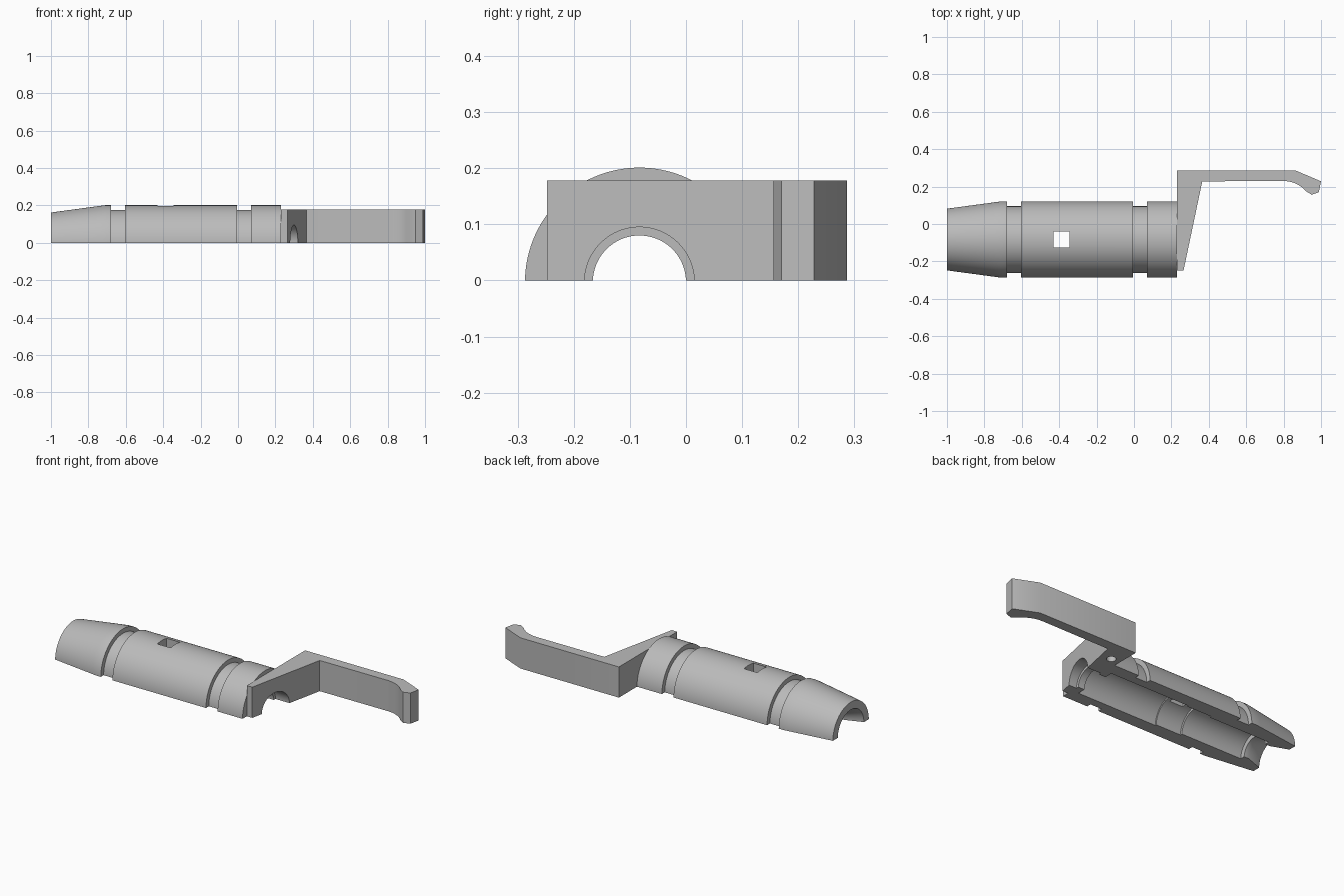
import bpy, bmesh, math
from mathutils import Vector

cube = bpy.data.objects.get("Cube")
if cube:
    bpy.data.objects.remove(cube, do_unlink=True)

AXIS_Y, AXIS_Z = -0.083, -0.003

grey = bpy.data.materials.new("light grey")
grey.use_nodes = True
grey.diffuse_color = (0.5, 0.5, 0.5, 1)
grey.node_tree.nodes["Principled BSDF"].inputs["Base Color"].default_value = (0.5, 0.5, 0.5, 1)


def make_object(name, bm):
    bmesh.ops.recalc_face_normals(bm, faces=bm.faces[:])
    mesh = bpy.data.meshes.new(name)
    bm.to_mesh(mesh)
    bm.free()
    mesh.materials.append(grey)
    obj = bpy.data.objects.new(name, mesh)
    bpy.context.collection.objects.link(obj)
    return obj


def half_revolve(name, profile, steps=64):
    """Sweep a closed (x, radius) profile over the axis and cap it at z = 0."""
    bm = bmesh.new()
    rings = []
    for i in range(steps + 1):
        a = math.pi * i / steps
        rings.append([bm.verts.new((x, AXIS_Y + r * math.cos(a), AXIS_Z + r * math.sin(a)))
                      for x, r in profile])
    n = len(profile)
    for a, b in zip(rings, rings[1:]):
        for j in range(n):
            k = (j + 1) % n
            bm.faces.new((a[j], a[k], b[k], b[j]))
    cut = bmesh.ops.bisect_plane(bm, geom=bm.verts[:] + bm.edges[:] + bm.faces[:],
                                 plane_co=(0, 0, 0), plane_no=(0, 0, 1), clear_inner=True)
    edges = [e for e in cut["geom_cut"] if isinstance(e, bmesh.types.BMEdge)]
    bmesh.ops.edgeloop_fill(bm, edges=edges)
    return make_object(name, bm)


def extrude_outline(name, outline, height):
    bm = bmesh.new()
    face = bm.faces.new([bm.verts.new((x, y, 0)) for x, y in outline])
    up = bmesh.ops.extrude_face_region(bm, geom=[face])["geom"]
    bmesh.ops.translate(bm, vec=(0, 0, height),
                        verts=[v for v in up if isinstance(v, bmesh.types.BMVert)])
    return make_object(name, bm)


def cylinder(name, radius, depth, centre, along_x=False):
    bm = bmesh.new()
    bmesh.ops.create_cone(bm, cap_ends=True, segments=64, radius1=radius, radius2=radius, depth=depth)
    obj = make_object(name, bm)
    obj.location = centre
    if along_x:
        obj.rotation_euler.y = math.pi / 2
    return obj


def box(name, size, centre):
    bm = bmesh.new()
    bmesh.ops.create_cube(bm, size=1)
    bmesh.ops.scale(bm, vec=Vector(size), verts=bm.verts[:])
    obj = make_object(name, bm)
    obj.location = centre
    return obj


def subtract(target, cutter):
    mod = target.modifiers.new(cutter.name, "BOOLEAN")
    mod.operation, mod.solver, mod.object = "DIFFERENCE", "EXACT", cutter
    bpy.context.view_layer.objects.active = target
    bpy.ops.object.modifier_apply(modifier=mod.name)
    bpy.data.objects.remove(cutter, do_unlink=True)


# Half shell barrel: tapered nose, two outer grooves, stepped bore
R, GROOVE, LIP = 0.204, 0.178, 0.083
outer = [(-1, 0.165), (-0.74, 0.2), (-0.71, R), (-0.68, R), (-0.68, GROOVE), (-0.605, GROOVE),
         (-0.605, R), (-0.005, R), (-0.005, GROOVE), (0.07, GROOVE), (0.07, R), (0.23, R)]
bore = [(0.23, LIP), (0.19, LIP), (0.19, 0.13), (-0.32, 0.13), (-0.32, 0.122), (-0.48, 0.122),
        (-0.48, 0.11), (-0.87, 0.11), (-0.87, LIP), (-0.9, LIP), (-1, 0.12)]
barrel = half_revolve("barrel_half", outer + bore)

# Square window through the top of the barrel
subtract(barrel, box("window_cutter", (0.085, 0.085, 0.3), (-0.387, AXIS_Y, 0.2)))

# End plate and side arm with a curved hooked tip
hook = [(0.8 + 0.155 * math.sin(a), 0.08 + 0.15 * math.cos(a))
        for a in [math.radians(10 * i) for i in range(6)]]
outline = [(0.23, -0.248), (0.265, -0.248), (0.365, 0.228)] + hook + [
    (0.95, 0.156), (0.988, 0.17), (1, 0.228), (0.862, 0.287), (0.23, 0.287)]
arm = extrude_outline("end_plate_and_arm", outline, 0.178)
subtract(arm, cylinder("bore_cutter", 0.098, 0.4, (0.3, AXIS_Y, AXIS_Z), True))
subtract(arm, cylinder("pin_hole_cutter", 0.025, 0.16, (0.285, 0.16, 0)))

# Smooth round surfaces, keep hard edges
for obj in (barrel, arm):
    bpy.ops.object.select_all(action="DESELECT")
    obj.select_set(True)
    bpy.context.view_layer.objects.active = obj
    bpy.ops.object.shade_smooth_by_angle(angle=math.radians(25))
